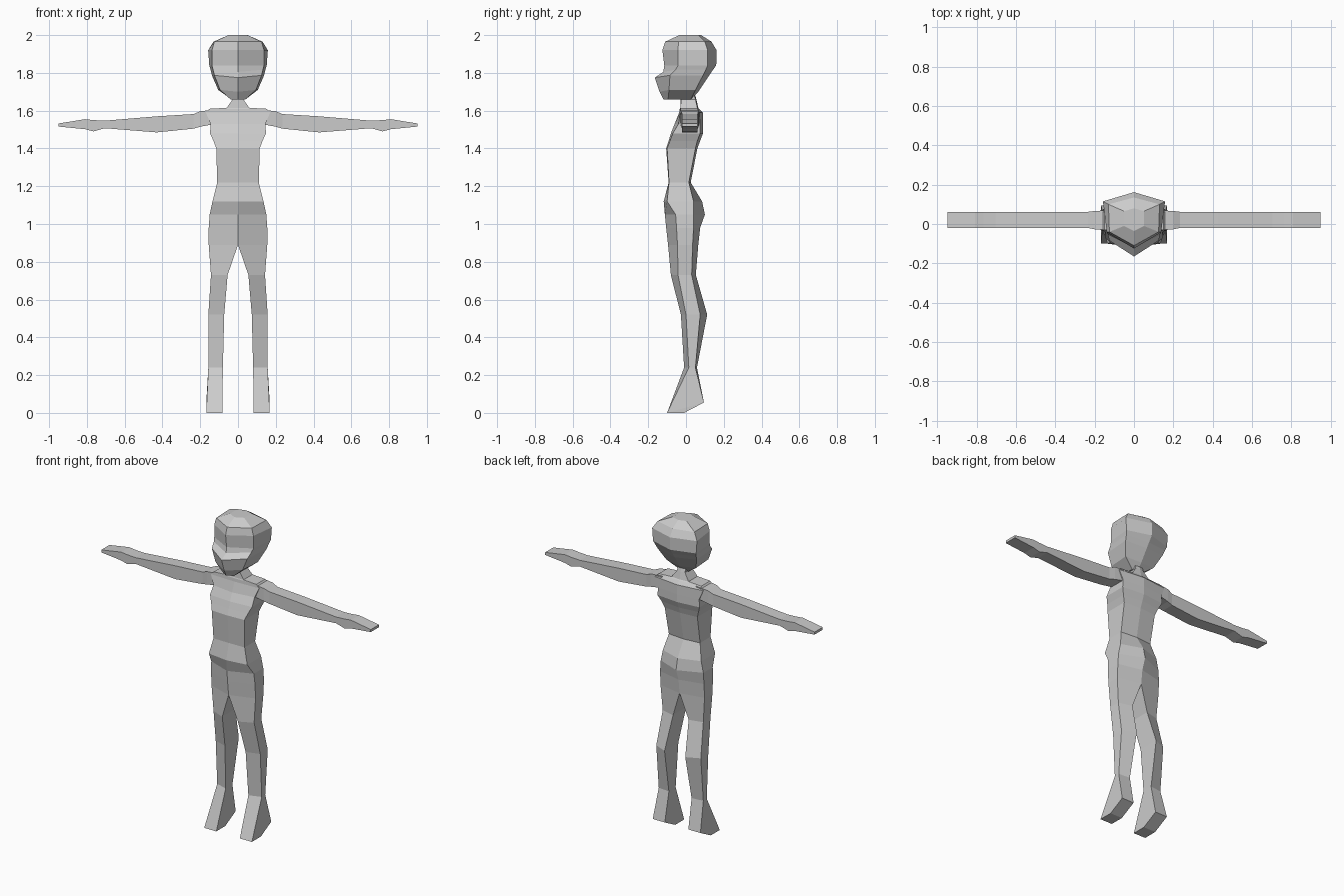
import bpy, bmesh


def loft(name, rings, mirror=False):
    """Skin a list of equal-length point rings, cap both ends, optionally mirror in x."""
    bm = bmesh.new()
    vs = [[bm.verts.new(p) for p in r] for r in rings]
    n = len(rings[0])
    for a, b in zip(vs, vs[1:]):
        for i in range(n):
            j = (i + 1) % n
            bm.faces.new((a[i], a[j], b[j], b[i]))
    bm.faces.new(vs[0])
    bm.faces.new(vs[-1])
    bmesh.ops.remove_doubles(bm, verts=bm.verts, dist=0.0005)
    bmesh.ops.recalc_face_normals(bm, faces=bm.faces)
    me = bpy.data.meshes.new(name)
    bm.to_mesh(me)
    bm.free()
    ob = bpy.data.objects.new(name, me)
    bpy.context.collection.objects.link(ob)
    if mirror:
        ob.modifiers.new("mirror", 'MIRROR').use_mirror_merge = False
    return ob


def hexring(z, front, xf, yf, xb, yb, back, dz=0):
    """Symmetric six-point section: ridge in front and back, two side corners."""
    return [(0, front, z), (xf, yf, z + dz), (xb, yb, z + dz), (0, back, z),
            (-xb, yb, z + dz), (-xf, yf, z + dz)]


# Torso and neck: z, half width, centre front, side front, side back, centre back
torso = [
    (0.89, .155, -.095, -.045, .035, .065),
    (0.98, .155, -.105, -.05, .04, .075),
    (1.05, .15, -.112, -.055, .04, .10),
    (1.12, .135, -.118, -.10, .04, .085),
    (1.22, .11, -.092, -.09, .015, .025),
    (1.40, .115, -.105, -.10, .05, .06),
    (1.44, .13, -.092, -.085, .06, .075),
    (1.48, .148, -.08, -.07, .075, .09),
    (1.53, .145, -.06, -.04, .075, .09),
    (1.59, .17, -.036, -.03, .07, .09),
    (1.61, .15, -.033, -.03, .06, .07),
    (1.615, .06, -.03, -.03, .06, .065),
    (1.66, .028, -.03, -.025, .05, .055),
    (1.71, .028, -.03, -.025, .035, .04),
]
loft("torso", [hexring(z, f, w, fo, w, bo, b) for z, w, f, fo, bo, b in torso])

# Head: z, nose line, front corner, back corner, nape line, corner lift
head = [
    (1.66, -.12, .04, -.095, .035, .025, .03, 0),
    (1.70, -.14, .095, -.09, .105, .05, .065, .01),
    (1.775, -.165, .125, -.085, .138, .09, .115, .012),
    (1.805, -.12, .132, -.055, .145, .105, .135, .012),
    (1.84, -.115, .138, -.042, .152, .115, .16, 0),
    (1.92, -.125, .138, -.042, .158, .115, .162, 0),
    (1.965, -.11, .125, -.04, .13, .10, .135, 0),
    (2.0, -.035, .05, -.01, .05, .065, .08, 0),
]
loft("head", [hexring(*h) for h in head])

# Legs: z, inner x, outer x, inner front, outer front, outer back, inner back
leg = [
    (0.89, 0, .155, -.095, -.045, .035, .065),
    (0.73, .055, .143, -.08, -.042, .03, .052),
    (0.52, .073, .157, -.027, .0, .075, .112),
    (0.24, .08, .157, -.01, .015, .05, .058),
]
rings = [[(xi, fi, z), (xo, fo, z), (xo, bo, z), (xi, bi, z)]
         for z, xi, xo, fi, fo, bo, bi in leg]
# Foot: toe edge, raised heel, then the sole crease
for y, z in ((.095, .055), (-.01, 0)):
    rings.append([(.083, -.1, 0), (.168, -.1, 0), (.168, y, z), (.083, y, z)])
loft("leg", rings, mirror=True)

# Arms and flat hands: x, bottom z, top z, front y, back y
arm = [
    (0.12, 1.53, 1.605, -.03, .07),
    (0.20, 1.515, 1.597, -.027, .066),
    (0.235, 1.505, 1.582, -.02, .062),
    (0.43, 1.485, 1.57, -.02, .062),
    (0.705, 1.507, 1.547, -.02, .062),
    (0.765, 1.49, 1.55, -.02, .062),
    (0.81, 1.502, 1.555, -.02, .062),
    (0.95, 1.516, 1.532, -.02, .062),
]
loft("arm", [[(x, f, lo), (x, b, lo), (x, b, hi), (x, f, hi)]
             for x, lo, hi, f, b in arm], mirror=True)
